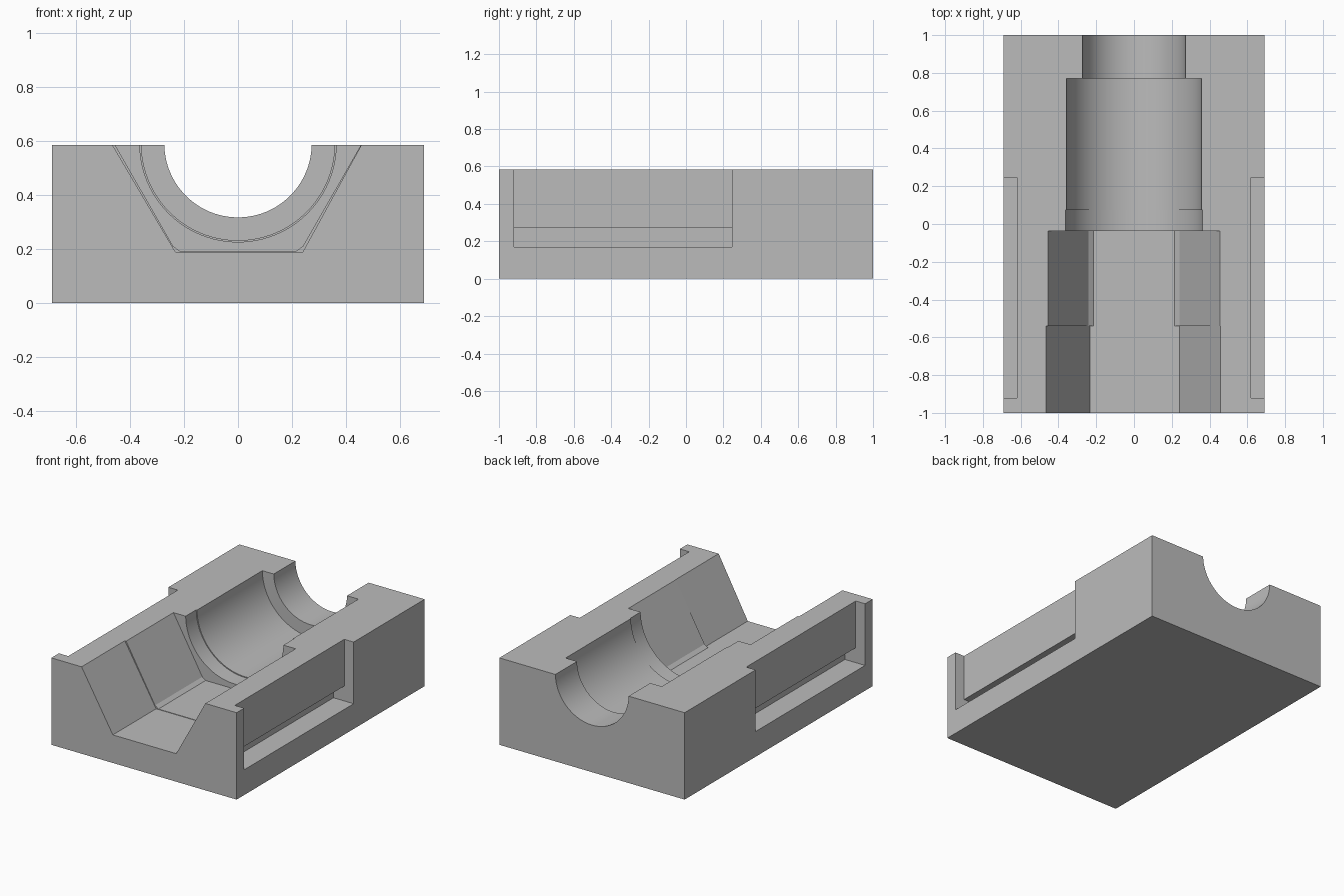
import bpy, bmesh, math

if "Cube" in bpy.data.objects:
    bpy.data.objects.remove(bpy.data.objects["Cube"])

W, H = 0.69, 0.585      # half width, height of block
AXIS = 0.59             # height of the bore axis

grey = bpy.data.materials.new("plain grey")
grey.diffuse_color = (0.5, 0.5, 0.5, 1)
grey.use_nodes = True
grey.node_tree.nodes["Principled BSDF"].inputs["Base Color"].default_value = grey.diffuse_color


def prism(name, profile, y0, y1):
    """Extrude an (x, z) profile along y."""
    bm = bmesh.new()
    face = bm.faces.new([bm.verts.new((x, y0, z)) for x, z in profile])
    out = bmesh.ops.extrude_face_region(bm, geom=[face])
    moved = [v for v in out["geom"] if isinstance(v, bmesh.types.BMVert)]
    bmesh.ops.translate(bm, verts=moved, vec=(0, y1 - y0, 0))
    bmesh.ops.recalc_face_normals(bm, faces=bm.faces)
    me = bpy.data.meshes.new(name)
    bm.to_mesh(me)
    bm.free()
    me.materials.append(grey)
    ob = bpy.data.objects.new(name, me)
    bpy.context.collection.objects.link(ob)
    return ob


def circle(r, n=96):
    return [(r * math.cos(2 * math.pi * i / n), AXIS + r * math.sin(2 * math.pi * i / n))
            for i in range(n)]


def box(x0, x1, z0, z1):
    return [(x0, z0), (x1, z0), (x1, z1), (x0, z1)]


# Solid block
block = prism("grooved_block", box(-W, W, 0, H), -1, 1)

cutters = [
    # Stepped round bores
    prism("small_bore", circle(0.273), 0.5, 1.1),
    prism("main_bore", circle(0.358), 0.0, 0.77),
    prism("counterbore", circle(0.364), -0.3, 0.075),
    # Angled channel with small corner chamfers, then its slightly wider mouth
    prism("angled_channel", [(-0.455, 0.8), (-0.455, H), (-0.24, 0.21), (-0.215, 0.192),
                             (0.215, 0.192), (0.24, 0.21), (0.455, H), (0.455, 0.8)],
          -0.8, -0.037),
    prism("channel_mouth", [(-0.465, 0.8), (-0.465, H), (-0.232, 0.189), (0.24, 0.189),
                            (0.457, H), (0.457, 0.8)], -1.1, -0.54),
]

# Side recesses with an undercut slot along the bottom
for s in (-1, 1):
    profile = [(0.8, 0.17), (0.54, 0.17), (0.54, 0.27), (0.62, 0.27), (0.62, 0.8), (0.8, 0.8)]
    cutters.append(prism("side_recess", [(s * x, z) for x, z in profile], -0.92, 0.245))

for cutter in cutters:
    cutter.hide_render = True
    mod = block.modifiers.new(cutter.name, 'BOOLEAN')
    mod.operation = 'DIFFERENCE'
    mod.solver = 'EXACT'
    mod.object = cutter

# Bake the cuts and remove the cutters
deps = bpy.context.evaluated_depsgraph_get()
mesh = bpy.data.meshes.new_from_object(block.evaluated_get(deps))
block.modifiers.clear()
block.data = mesh
for cutter in cutters:
    bpy.data.objects.remove(cutter)

bpy.context.view_layer.objects.active = block
block.select_set(True)
bpy.ops.object.shade_smooth_by_angle(angle=math.radians(20))
